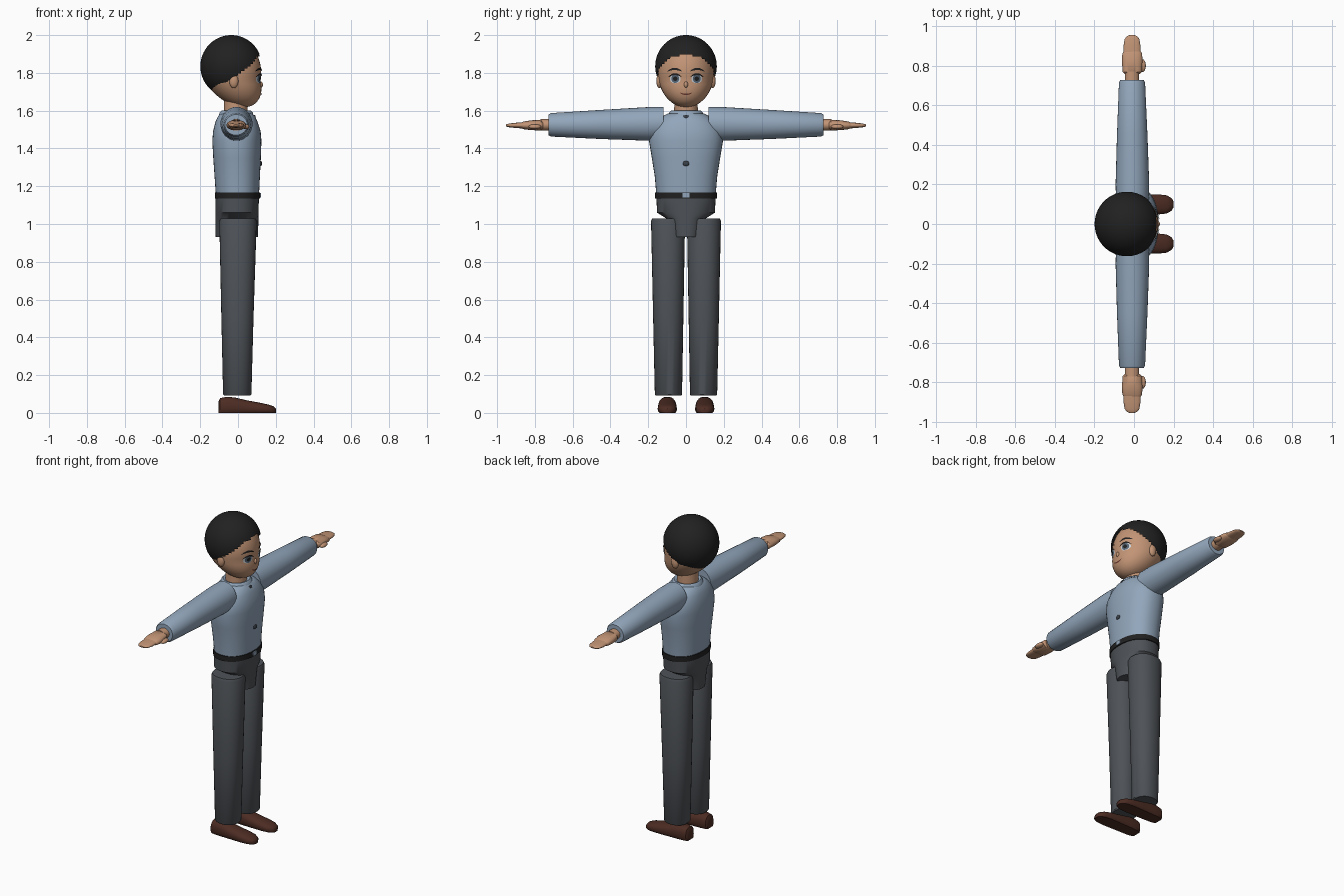
import bpy, bmesh, math
from mathutils import Vector

if "Cube" in bpy.data.objects:
    bpy.data.objects.remove(bpy.data.objects["Cube"])


def srgb(r, g, b):
    return tuple(((c / 255 + 0.055) / 1.055) ** 2.4 for c in (r, g, b)) + (1.0,)


def material(name, *rgb):
    m = bpy.data.materials.new(name)
    m.diffuse_color = srgb(*rgb)
    m.use_nodes = True
    m.node_tree.nodes["Principled BSDF"].inputs["Base Color"].default_value = m.diffuse_color
    return m


SKIN = material("skin", 194, 148, 117)
HAIR = material("black hair", 33, 33, 33)
SHIRT = material("shirt blue", 146, 166, 187)
TROUSER = material("trouser grey", 78, 82, 87)
SHOE = material("shoe brown", 76, 44, 35)
EYE = material("eye white", 205, 212, 218)
IRIS = material("iris blue grey", 84, 100, 116)
DARK = material("button slate", 58, 64, 72)
LIP = material("lip brown", 110, 58, 48)


def finish(bm, name, mat, solid=True):
    if solid:
        bmesh.ops.recalc_face_normals(bm, faces=bm.faces[:])
    me = bpy.data.meshes.new(name)
    bm.to_mesh(me)
    bm.free()
    me.materials.append(mat)
    ob = bpy.data.objects.new(name, me)
    bpy.context.collection.objects.link(ob)
    bpy.ops.object.select_all(action='DESELECT')
    ob.select_set(True)
    bpy.context.view_layer.objects.active = ob
    bpy.ops.object.shade_smooth_by_angle(angle=math.radians(38))
    return ob


def loft(name, mat, axis, rings, n=32, p=2.0, floor=None):
    """Rings are (position on axis, centre a, centre b, radius a, radius b)."""
    bm = bmesh.new()
    loops = []
    for t, ca, cb, ra, rb in rings:
        loop = []
        for i in range(n):
            w = 2 * math.pi * i / n
            c, s = math.cos(w), math.sin(w)
            a = ca + ra * math.copysign(abs(c) ** (2 / p), c)
            b = cb + rb * math.copysign(abs(s) ** (2 / p), s)
            if floor is not None:
                b = max(b, floor)
            loop.append(bm.verts.new({'x': (t, a, b), 'y': (a, t, b), 'z': (a, b, t)}[axis]))
        loops.append(loop)
    for l0, l1 in zip(loops, loops[1:]):
        for i in range(n):
            j = (i + 1) % n
            bm.faces.new((l0[i], l0[j], l1[j], l1[i]))
    bm.faces.new(loops[0])
    bm.faces.new(loops[-1])
    return finish(bm, name, mat)


def ellipsoid(name, mat, c, r, seg=24, rows=16, shape=None, keep=None):
    bm = bmesh.new()
    bmesh.ops.create_uvsphere(bm, u_segments=seg, v_segments=rows, radius=1)
    for v in bm.verts:
        v.co = Vector([c[k] + r[k] * v.co[k] for k in range(3)])
        if shape:
            v.co.x += shape(v.co.z)
    if keep:
        gone = [f for f in bm.faces if not keep(f.calc_center_median())]
        bmesh.ops.delete(bm, geom=gone, context='FACES')
    return finish(bm, name, mat, solid=keep is None)


# Head, with the lower face pushed forward
HC, HR = (-0.03, 0, 1.80), (0.153, 0.148, 0.182)


def jaw(z):
    return 0.42 * max(0, 1.76 - z)


def face_x(y, z):
    q = 1 - (y / HR[1]) ** 2 - ((z - HC[2]) / HR[2]) ** 2
    return HC[0] + HR[0] * math.sqrt(max(q, 0)) + jaw(z)


ellipsoid("head", SKIN, HC, HR, 40, 28, shape=jaw)


# Hair cap with a stepped hairline
def hairline(p):
    return p.z > 1.785 + (0.95 if p.x > 0 else 0.6) * p.x


ellipsoid("hair", HAIR, (-0.036, 0, 1.835), (0.163, 0.163, 0.165), 56, 40, keep=hairline)


# Face details: thin plates that follow the head surface
def face_disc(name, mat, y, z, ry, rz, off, n=24):
    bm = bmesh.new()

    def vert(k, i):
        w = 2 * math.pi * i / n
        yy, zz = y + k * ry * math.cos(w), z + k * rz * math.sin(w)
        return bm.verts.new((face_x(yy, zz) + off, yy, zz))
    mid = vert(0, 0)
    inner, outer = [[vert(k, i) for i in range(n)] for k in (0.5, 1)]
    for i in range(n):
        j = (i + 1) % n
        bm.faces.new((mid, inner[i], inner[j]))
        bm.faces.new((inner[i], outer[i], outer[j], inner[j]))
    finish(bm, name, mat, solid=False)


def face_arc(name, mat, y, z, half, bow, thick, off, n=10):
    bm = bmesh.new()
    rows = []
    for i in range(n + 1):
        u = 2 * i / n - 1
        yy, zz = y + half * u, z + bow * (1 - u * u)
        h = thick * (1 - 0.7 * u * u)
        rows.append([bm.verts.new((face_x(yy, k) + off, yy, k)) for k in (zz - h, zz + h)])
    for a, b in zip(rows, rows[1:]):
        bm.faces.new((a[0], b[0], b[1], a[1]))
    finish(bm, name, mat, solid=False)


for s, side in ((1, "left"), (-1, "right")):
    face_disc(side + "_eye_white", EYE, s * 0.057, 1.768, 0.029, 0.023, 0.003)
    face_disc(side + "_iris", IRIS, s * 0.057, 1.769, 0.021, 0.022, 0.005)
    face_disc(side + "_pupil", HAIR, s * 0.057, 1.769, 0.011, 0.012, 0.007)
    face_arc(side + "_eyelash", HAIR, s * 0.058, 1.779, 0.034, 0.014, 0.005, 0.008)
    face_arc(side + "_eyebrow", HAIR, s * 0.06, 1.809, 0.037, 0.012, 0.006, 0.007)
    ellipsoid(side + "_ear", SKIN, (-0.022, s * 0.14, 1.757), (0.024, 0.017, 0.038), 16, 12)
face_arc("mouth", LIP, 0, 1.695, 0.032, -0.009, 0.004, 0.004)
ellipsoid("nose", SKIN, (0.122, 0, 1.738), (0.01, 0.011, 0.016), 16, 10)

# Neck, collar and shirt body
loft("neck", SKIN, 'z', [(1.56, -0.012, 0, 0.063, 0.063), (1.70, -0.012, 0, 0.061, 0.061)])
loft("collar", SHIRT, 'z', [(1.57, -0.01, 0, 0.092, 0.092), (1.59, -0.01, 0, 0.088, 0.09),
                            (1.60, -0.01, 0, 0.078, 0.08), (1.592, -0.01, 0, 0.066, 0.068)])
loft("shirt_body", SHIRT, 'z', [
    (1.15, -0.003, 0, 0.114, 0.157), (1.25, -0.004, 0, 0.120, 0.165),
    (1.35, -0.005, 0, 0.126, 0.181), (1.44, -0.006, 0, 0.130, 0.196),
    (1.49, -0.006, 0, 0.126, 0.190), (1.54, -0.008, 0, 0.112, 0.165),
    (1.57, -0.008, 0, 0.098, 0.125), (1.585, -0.008, 0, 0.082, 0.095)], 40, 2.25)

# Front fastenings
for name, x, z, r in (("collar_button", 0.088, 1.565, 0.016), ("shirt_button", 0.121, 1.32, 0.017)):
    ellipsoid(name, DARK, (x, 0, z), (0.006, r, r * 0.8), 12, 8)

# Belt, buckle and hips
loft("belt", HAIR, 'z', [(1.135, -0.003, 0, 0.120, 0.164), (1.168, -0.003, 0, 0.120, 0.164)], 40, 2.2)
loft("buckle", SHIRT, 'x', [(0.115, 0, 1.152, 0.019, 0.013), (0.121, 0, 1.152, 0.019, 0.013)], 16, 6)
loft("hips", TROUSER, 'z', [
    (0.93, -0.006, 0, 0.112, 0.078), (1.03, -0.006, 0, 0.114, 0.105),
    (1.06, -0.006, 0, 0.114, 0.153), (1.14, -0.004, 0, 0.115, 0.157)], 40, 2.3)

for s, side in ((1, "left"), (-1, "right")):
    # Trouser leg
    loft(side + "_trouser_leg", TROUSER, 'z', [
        (0.092, -0.004, s * 0.093, 0.070, 0.068), (0.098, -0.004, s * 0.093, 0.075, 0.072),
        (0.5, -0.003, s * 0.094, 0.085, 0.080), (1.015, 0, s * 0.095, 0.099, 0.090),
        (1.03, 0, s * 0.095, 0.093, 0.084)], 32, 2.2)
    # Shoe, flat underneath
    shoe = [(-0.103, 0.030, 0.060), (-0.095, 0.040, 0.078), (-0.06, 0.046, 0.085),
            (-0.02, 0.048, 0.082), (0.05, 0.050, 0.066), (0.12, 0.051, 0.053),
            (0.165, 0.046, 0.043), (0.19, 0.032, 0.034), (0.2, 0.014, 0.022)]
    loft(side + "_shoe", SHOE, 'x',
         [(x, s * 0.099, h * 0.4, w, h * 0.6) for x, w, h in shoe], 28, 2.4, floor=0)
    # Sleeve
    loft(side + "_sleeve", SHIRT, 'y', [
        (s * 0.12, -0.008, 1.532, 0.083, 0.088), (s * 0.2, -0.008, 1.530, 0.085, 0.089),
        (s * 0.45, -0.009, 1.527, 0.077, 0.077), (s * 0.715, -0.010, 1.525, 0.066, 0.062),
        (s * 0.728, -0.010, 1.525, 0.059, 0.055)])
    # Wrist, palm, fingers and thumb
    loft(side + "_wrist", SKIN, 'y', [(s * 0.70, -0.01, 1.525, 0.036, 0.031),
                                      (s * 0.77, -0.01, 1.525, 0.036, 0.030)], 24)
    loft(side + "_palm", SKIN, 'y', [
        (s * 0.757, -0.009, 1.523, 0.038, 0.020), (s * 0.768, -0.009, 1.523, 0.048, 0.028),
        (s * 0.82, -0.009, 1.523, 0.052, 0.026), (s * 0.862, -0.009, 1.522, 0.050, 0.020),
        (s * 0.872, -0.009, 1.522, 0.043, 0.015)], 24, 2.3)
    loft(side + "_fingers", SKIN, 'y', [
        (s * 0.85, -0.010, 1.522, 0.044, 0.017), (s * 0.90, -0.010, 1.522, 0.043, 0.014),
        (s * 0.935, -0.010, 1.522, 0.037, 0.010), (s * 0.948, -0.010, 1.522, 0.027, 0.007),
        (s * 0.954, -0.010, 1.522, 0.014, 0.004)], 24, 2.3)
    ellipsoid(side + "_thumb", SKIN, (0.042, s * 0.80, 1.515), (0.018, 0.033, 0.013), 16, 10)
